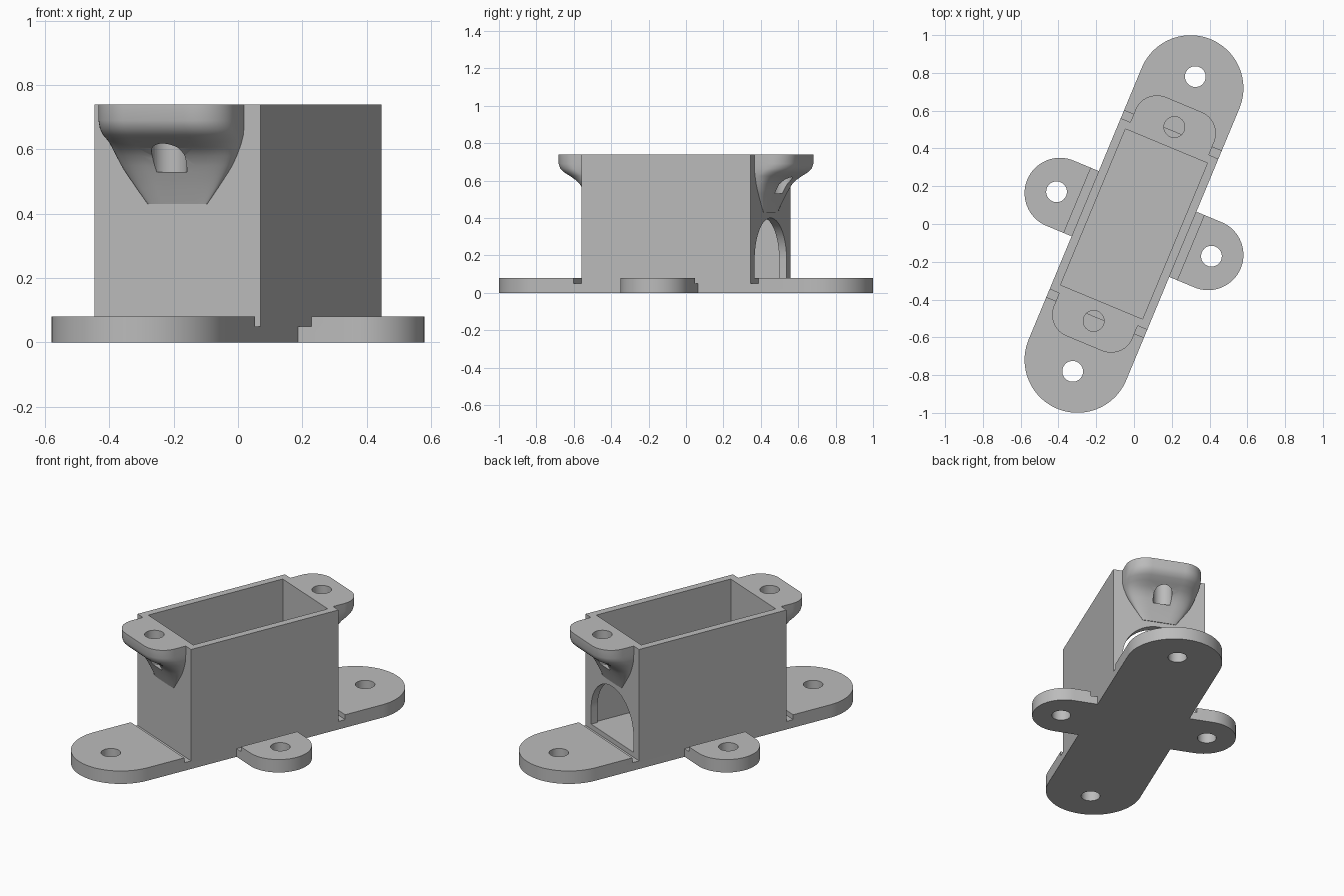
import bpy, bmesh
from math import radians, sin, cos, pi

cube = bpy.data.objects.get("Cube")
if cube:
    bpy.data.objects.remove(cube, do_unlink=True)

TURN = radians(-22.6)       # the long axis is turned away from y
HALF_W, HALF_L = 0.28, 0.49  # housing half sizes
PLATE_H, TOP = 0.08, 0.74
HOLE_R = 0.055

grey = bpy.data.materials.new("plain grey")
grey.use_nodes = True
grey.diffuse_color = (0.5, 0.5, 0.5, 1)
grey.node_tree.nodes["Principled BSDF"].inputs["Base Color"].default_value = (0.5, 0.5, 0.5, 1)


def loft(name, rings):
    """Closed solid through rings that have equal point counts."""
    bm = bmesh.new()
    loops = [[bm.verts.new(p) for p in ring] for ring in rings]
    n = len(loops[0])
    for a, b in zip(loops, loops[1:]):
        for i in range(n):
            j = (i + 1) % n
            bm.faces.new((a[i], a[j], b[j], b[i]))
    bm.faces.new(loops[0])
    bm.faces.new(loops[-1])
    bmesh.ops.recalc_face_normals(bm, faces=bm.faces)
    mesh = bpy.data.meshes.new(name)
    bm.to_mesh(mesh)
    bm.free()
    mesh.materials.append(grey)
    obj = bpy.data.objects.new(name, mesh)
    bpy.context.collection.objects.link(obj)
    return obj


def prism(name, outline, z0, z1):
    return loft(name, [[(x, y, z) for x, y in outline] for z in (z0, z1)])


def arc(cx, cy, r, start, end, steps):
    angles = [radians(start + (end - start) * i / steps) for i in range(steps + 1)]
    return [(cx + r * cos(a), cy + r * sin(a)) for a in angles]


def block(name, x0, x1, y0, y1, z0, z1):
    return prism(name, [(x0, y0), (x1, y0), (x1, y1), (x0, y1)], z0, z1)


def hole(x, y, z0, z1):
    return prism("hole_cutter", arc(x, y, HOLE_R, 0, 360, 48)[:-1], z0, z1)


def cut(obj, cutters):
    bpy.context.view_layer.objects.active = obj
    for cutter in cutters:
        cutter.hide_render = True
        mod = obj.modifiers.new("cut", "BOOLEAN")
        mod.operation = "DIFFERENCE"
        mod.solver = "EXACT"
        mod.object = cutter
        bpy.ops.object.modifier_apply(modifier=mod.name)
        bpy.data.objects.remove(cutter, do_unlink=True)


# Base plate: rounded long bar with two rounded side tabs
half = arc(0.425, 0, 0.187, -90, 90, 32)
half = [(HALF_W, -0.187)] + half + [(HALF_W, 0.187)]
half += arc(0, 0.779, HALF_W, 0, 180, 48)
outline = half + [(-x, -y) for x, y in half]
plate = prism("base_plate", outline, 0, PLATE_H)
cutters = []
for s in (1, -1):
    cutters += [hole(0, s * 0.845, -0.1, 0.2), hole(s * 0.444, 0, -0.1, 0.2)]
    y0, y1 = sorted((s * HALF_L, s * 0.535))
    x0, x1 = sorted((s * HALF_W, s * 0.325))
    cutters += [block("end_groove", -0.4, 0.4, y0, y1, 0.05, 0.2),
                block("tab_groove", x0, x1, -0.25, 0.25, 0.05, 0.2)]
cut(plate, cutters)

# Housing: open box with an arched doorway in the back end
housing = block("housing", -HALF_W, HALF_W, -HALF_L, HALF_L, PLATE_H, TOP)
cavity = block("cavity", -0.235, 0.235, -0.447, 0.447, 0, 1)
arch = [(0.222, 0)] + arc(0, 0.178, 0.222, 0, 180, 32) + [(-0.222, 0)]
doorway = loft("doorway", [[(x, y, z) for x, z in arch] for y in (0.3, 0.6)])
cut(housing, [cavity, doorway])

# Screw ears: height, reach from the centre, half width
EAR = [(0.74, 0.685, 0.225), (0.69, 0.685, 0.225), (0.665, 0.676, 0.224),
       (0.645, 0.655, 0.222), (0.625, 0.622, 0.217), (0.605, 0.59, 0.21),
       (0.58, 0.562, 0.2), (0.55, 0.545, 0.185), (0.53, 0.535, 0.172),
       (0.48, 0.513, 0.137), (0.43, 0.494, 0.1)]


def ear_ring(z, reach, w):
    depth = reach - HALF_L
    rx, ry = 0.55 * w, min(0.12, 0.9 * depth)
    ring = [(w, HALF_L, z)]
    for side in (1, -1):
        for i in range(13):
            a = pi / 2 * (i if side == 1 else 12 - i) / 12
            ring.append((side * (w - rx + rx * cos(a)), reach - ry + ry * sin(a), z))
    return ring + [(-w, HALF_L, z)]


ears = []
for name, angle in (("back_ear", 0), ("front_ear", pi)):
    ear = loft(name, [ear_ring(*row) for row in EAR])
    cut(ear, [hole(0, 0.556, 0.53, 1)])
    ear.rotation_euler.z = angle
    ears.append(ear)

# Turn every part and shade it
bpy.ops.object.select_all(action="DESELECT")
for obj in [plate, housing] + ears:
    obj.rotation_euler.z += TURN
    obj.select_set(True)
    bpy.context.view_layer.objects.active = obj
bpy.ops.object.shade_smooth_by_angle(angle=radians(30))
